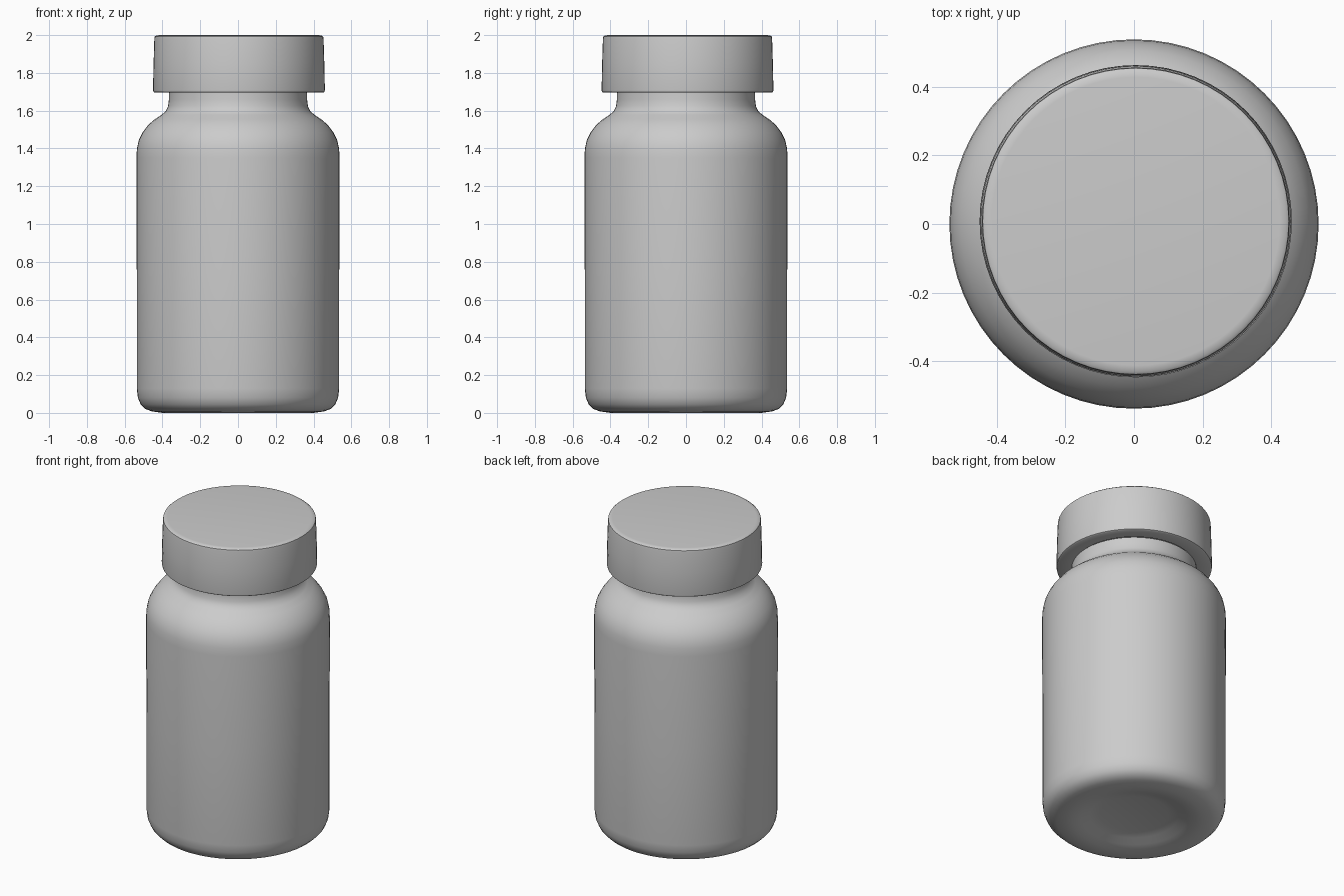
import bpy, bmesh, math

if "Cube" in bpy.data.objects:
    bpy.data.objects.remove(bpy.data.objects["Cube"])

SEGMENTS = 64

grey = bpy.data.materials.new("light_grey")
grey.diffuse_color = (0.6, 0.6, 0.6, 1.0)
grey.use_nodes = True
grey.node_tree.nodes["Principled BSDF"].inputs["Base Color"].default_value = grey.diffuse_color


def lathe(name, profile, center=(0.0, 0.0)):
    """Spin a (radius, height) profile around z; radius 0 becomes a pole."""
    bm = bmesh.new()
    rings = []
    for r, z in profile:
        if r == 0:
            rings.append([bm.verts.new((0, 0, z))] * SEGMENTS)
        else:
            angles = [2 * math.pi * i / SEGMENTS for i in range(SEGMENTS)]
            rings.append([bm.verts.new((r * math.cos(a), r * math.sin(a), z)) for a in angles])
    for low, high in zip(rings, rings[1:]):
        for i in range(SEGMENTS):
            j = (i + 1) % SEGMENTS
            corners = list(dict.fromkeys((low[i], low[j], high[j], high[i])))
            bm.faces.new(corners)
    mesh = bpy.data.meshes.new(name)
    bm.to_mesh(mesh)
    bm.free()
    mesh.materials.append(grey)
    obj = bpy.data.objects.new(name, mesh)
    obj.location = (center[0], center[1], 0)
    bpy.context.collection.objects.link(obj)
    bpy.ops.object.select_all(action='DESELECT')
    obj.select_set(True)
    bpy.context.view_layer.objects.active = obj
    bpy.ops.object.shade_smooth_by_angle(angle=math.radians(40))
    return obj


# Bottle body: shallow recessed base, rounded foot, straight wall, shoulder, neck
lathe("bottle_body", [
    (0, 0.045), (0.20, 0.042), (0.26, 0.03), (0.31, 0.012), (0.36, 0.002), (0.40, 0.0),
    (0.455, 0.008), (0.49, 0.02), (0.515, 0.045), (0.53, 0.08), (0.536, 0.13),
    (0.536, 0.75), (0.538, 1.35), (0.535, 1.40), (0.525, 1.445), (0.505, 1.485),
    (0.475, 1.525), (0.44, 1.555), (0.405, 1.578), (0.382, 1.598), (0.37, 1.625),
    (0.366, 1.66), (0.365, 1.70),
])

# Screw cap: slightly tapered side, small rounded rims
lathe("cap", [
    (0.36, 1.70), (0.445, 1.695), (0.453, 1.70), (0.455, 1.71), (0.452, 1.85),
    (0.448, 1.98), (0.446, 1.992), (0.438, 1.998), (0.42, 2.0), (0, 2.0),
], center=(0.005, 0.008))
